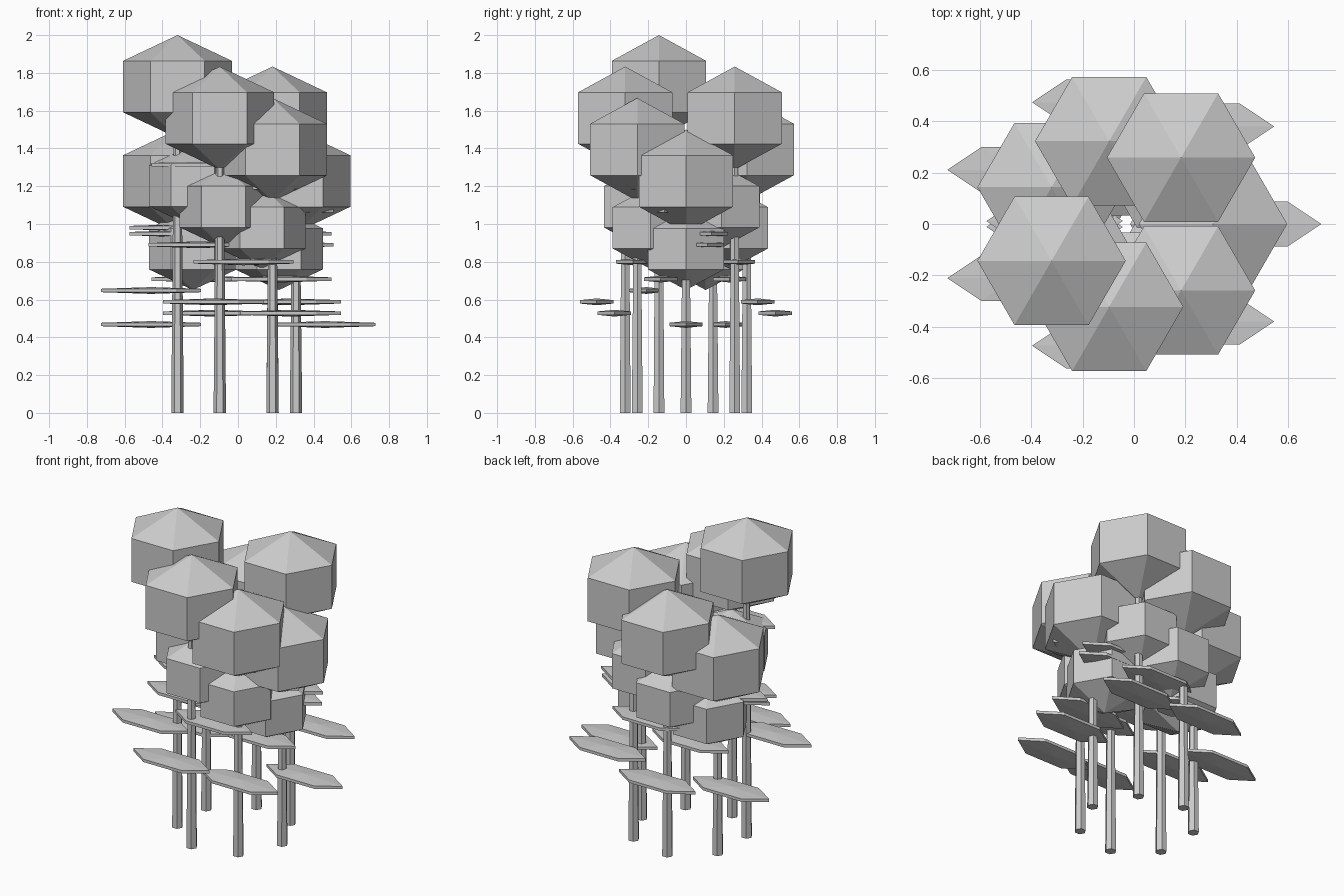
import bpy, bmesh
from math import cos, sin, pi, radians

cube = bpy.data.objects.get("Cube")
if cube:
    bpy.data.objects.remove(cube)

SIDES = 6
STEMS = 7
CENTRE_X = -0.023

grey = bpy.data.materials.new("plain_grey")
grey.use_nodes = True
colour = (0.6, 0.6, 0.6, 1.0)
grey.diffuse_color = colour
grey.node_tree.nodes["Principled BSDF"].inputs["Base Color"].default_value = colour


def lathe(name, profile, location, scale=(1, 1, 1)):
    """Six-sided solid from (radius, height) rings, bottom to top; radius 0 is a point."""
    bm = bmesh.new()
    rings = []
    for radius, height in profile:
        count = SIDES if radius else 1
        rings.append([bm.verts.new((radius * cos(2 * pi * n / SIDES) * scale[0],
                                    radius * sin(2 * pi * n / SIDES) * scale[1],
                                    height * scale[2])) for n in range(count)])
    for low, high in zip(rings, rings[1:]):
        for n in range(SIDES):
            m = (n + 1) % SIDES
            corners = [low[n % len(low)], low[m % len(low)],
                       high[m % len(high)], high[n % len(high)]]
            bm.faces.new(list(dict.fromkeys(corners)))
    for ring in (rings[0], rings[-1]):
        if len(ring) > 1:
            bm.faces.new(ring)
    bmesh.ops.recalc_face_normals(bm, faces=bm.faces)
    mesh = bpy.data.meshes.new(name)
    bm.to_mesh(mesh)
    bm.free()
    mesh.materials.append(grey)
    obj = bpy.data.objects.new(name, mesh)
    obj.location = location
    bpy.context.collection.objects.link(obj)
    return obj


# coarse ball: two rings and two points, unit ring radius and unit half height
BALL = [(0, -1), (1, -0.5), (1, 0.5), (0, 1)]


def polar(distance, angle, base=(CENTRE_X, 0)):
    return base[0] + distance * cos(angle), base[1] + distance * sin(angle)


# height step of each stem, going round the ring from +x
steps = [0, 2, 1, 0, 3, 2, 1]

for k, step in enumerate(steps):
    angle = 2 * pi * k / STEMS
    foot = polar(0.33, angle)
    height = 1.3 + step / 6

    # tapered stem
    lathe(f"stem_{k}", [(0.033, 0), (0.018, height)], (*foot, 0))

    # large crown on top
    lathe(f"upper_crown_{k}", BALL, (*foot, 1.2275 + step / 6), (0.288, 0.288, 0.2725))

    # smaller crown set towards the middle of the ring
    lathe(f"lower_crown_{k}", BALL, (*polar(0.24, angle), height * 0.668),
          (0.232, 0.232, 0.218))

    # three flat leaves turning round the stem
    for n, level in enumerate((0.36, 0.545, 0.73)):
        spot = polar(0.155, angle - n * radians(120), foot)
        lathe(f"leaf_{k}_{n}", BALL, (*spot, height * level), (0.265, 0.102, 0.018))
